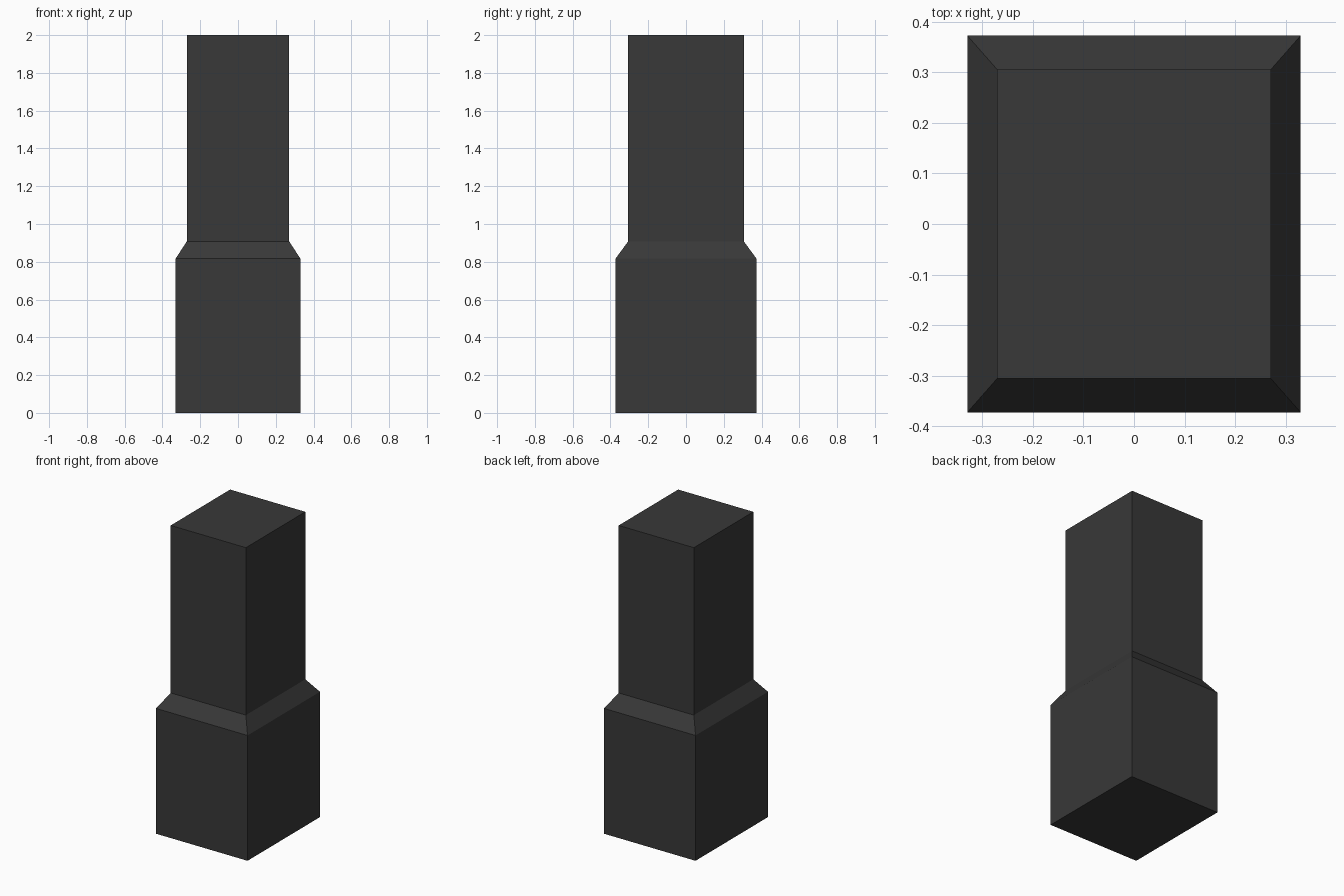
import bpy, bmesh

if "Cube" in bpy.data.objects:
    bpy.data.objects.remove(bpy.data.objects["Cube"])

# One dark grey material
mat = bpy.data.materials.new("charcoal")
mat.diffuse_color = (0.04, 0.04, 0.04, 1)
mat.use_nodes = True
mat.node_tree.nodes["Principled BSDF"].inputs["Base Color"].default_value = mat.diffuse_color

# Rectangular sections from bottom to top: half width, half depth, height
sections = [(0.33, 0.373, 0), (0.33, 0.373, 0.817),
            (0.271, 0.306, 0.908), (0.271, 0.306, 2.0)]

# Stepped pillar: wide base, sloped shoulder, narrow shaft
bm = bmesh.new()
rings = [[bm.verts.new((sx * w, sy * d, z))
          for sx, sy in ((-1, -1), (1, -1), (1, 1), (-1, 1))]
         for w, d, z in sections]
for low, high in zip(rings, rings[1:]):
    for i in range(4):
        j = (i + 1) % 4
        bm.faces.new((low[i], low[j], high[j], high[i]))
bm.faces.new(rings[0][::-1])
bm.faces.new(rings[-1])
bmesh.ops.recalc_face_normals(bm, faces=bm.faces[:])

mesh = bpy.data.meshes.new("stepped_pillar")
bm.to_mesh(mesh)
bm.free()
mesh.materials.append(mat)
bpy.context.collection.objects.link(bpy.data.objects.new("stepped_pillar", mesh))
